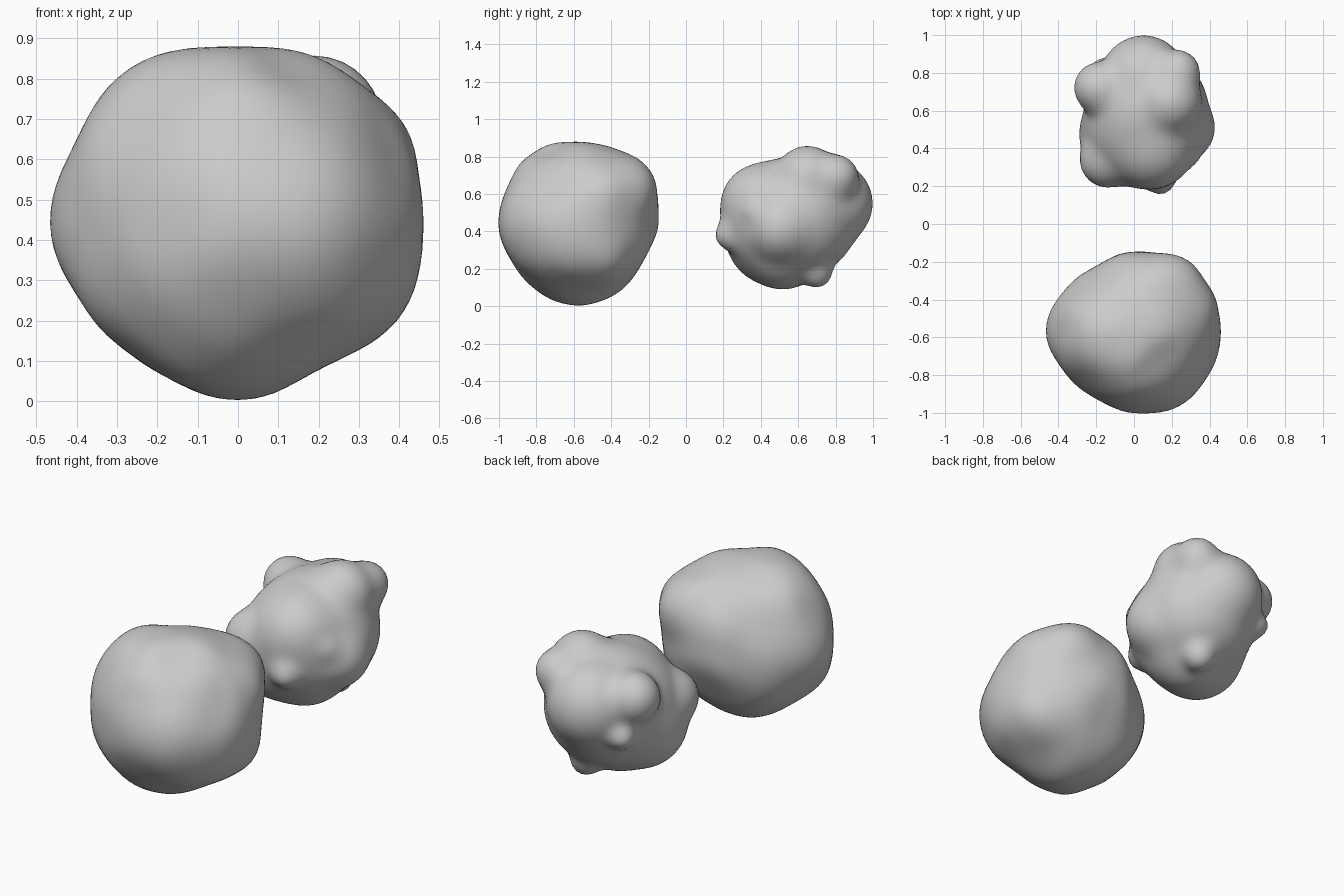
import bpy, bmesh, math
from mathutils import Vector

cube = bpy.data.objects.get("Cube")
if cube:
    bpy.data.objects.remove(cube, do_unlink=True)

GREY = (0.6, 0.6, 0.6, 1)
stone = bpy.data.materials.new("stone grey")
stone.use_nodes = True
stone.diffuse_color = GREY
stone.node_tree.nodes["Principled BSDF"].inputs["Base Color"].default_value = GREY


def make_rock(name, centre, radius_at, detail):
    """Push each vertex of an icosphere out to radius_at(direction)."""
    mesh = bpy.data.meshes.new(name)
    bm = bmesh.new()
    bmesh.ops.create_icosphere(bm, subdivisions=detail, radius=1)
    for v in bm.verts:
        d = v.co.normalized()
        v.co = d * radius_at(d)
    for _ in range(2):
        bmesh.ops.smooth_vert(bm, verts=bm.verts, factor=0.5,
                              use_axis_x=True, use_axis_y=True, use_axis_z=True)
    for f in bm.faces:
        f.smooth = True
    bm.to_mesh(mesh)
    bm.free()
    mesh.materials.append(stone)
    rock = bpy.data.objects.new(name, mesh)
    rock.location = centre
    bpy.context.collection.objects.link(rock)
    return rock


# Boulder: outlines in six planes (across axis, up axis, ring of radii)
X, Y, Z = Vector((1, 0, 0)), Vector((0, 1, 0)), Vector((0, 0, 1))
DIAGONAL, CROSS = Vector((.81, .58, 0)), Vector((-.81, .58, 0))
OUTLINES = [
    (X, Z, [.455, .46, .467, .44, .465, .44, .465, .42, .40, .44, .405, .46]),
    (Y, Z, [.405, .45, .437, .43, .475, .43, .43, .41, .43, .425, .415, .385]),
    (X, Y, [.455, .45, .425, .43, .395, .43, .465, .42, .40, .425, .46, .46]),
    (DIAGONAL, Vector((-.26, .37, .89)),
     [.445, .53, .49, .425, .475, .455, .42, .415, .415, .42, .42, .48]),
    (-DIAGONAL, Vector((.26, -.37, .89)),
     [.42, .415, .435, .41, .445, .51, .45, .43, .41, .43, .435, .45]),
    (CROSS, Vector((.26, .37, .89)),
     [.415, .40, .425, .445, .45, .425, .445, .44, .395, .44, .41, .42]),
]


def ring(radii, angle):
    """Smooth periodic interpolation around a ring."""
    n = len(radii)
    t = (angle / math.tau * n) % n
    i = int(t)
    f = t - i
    a, b, c, d = (radii[(i + k) % n] for k in (-1, 0, 1, 2))
    return b + 0.5 * f * (c - a + f * (2*a - 5*b + 4*c - d + f * (3*(b - c) + d - a)))


def boulder_radius(d):
    total = weight = 0
    for across, up, radii in OUTLINES:
        off = d.dot(across.cross(up)) ** 2
        w = (1 - min(off, 1)) ** 2 / (off + 0.025)
        total += w * ring(radii, math.atan2(d.dot(up), d.dot(across)))
        weight += w
    return total / weight * 1.012


make_rock("smooth_boulder", (0, -.57, .44), boulder_radius, 5)

# Lumpy rock: soft union of a round body and knobs (x, y, z, radius)
LUMPY_CENTRE = Vector((.05, .57, .47))
LUMPS = [
    (.05, .51, .45, .32),     # body
    (.07, .60, .48, .325),    # body middle
    (.09, .41, .54, .225),    # upper front
    (-.04, .47, .36, .25),    # lower side
    (.05, .77, .55, .23),     # back swelling
    (.06, .52, .31, .22),     # underside
    (.19, .65, .69, .17),     # crown
    (.23, .80, .69, .125),
    (-.18, .72, .62, .14),
    (-.14, .34, .47, .15),
    (.25, .51, .42, .18),
    (.14, .23, .38, .08),     # front knob
    (.13, .70, .18, .085),    # lower knob
    (-.17, .81, .43, .07),
    (.29, .37, .51, .06),
]


def lumpy_distance(p):
    """Signed distance to the softly joined lumps."""
    best = None
    for x, y, z, r in LUMPS:
        s = (p - Vector((x, y, z))).length - r
        if best is None:
            best = s
        else:
            k = 0.04
            h = max(k - abs(best - s), 0) / k
            best = min(best, s) - h * h * k / 4
    return best


def lumpy_radius(d):
    # March inwards until the surface is met
    t = 0.7
    for _ in range(30):
        gap = lumpy_distance(LUMPY_CENTRE + d * t)
        t -= gap
        if gap < 0.001:
            break
    return t


make_rock("lumpy_rock", LUMPY_CENTRE, lumpy_radius, 5)
